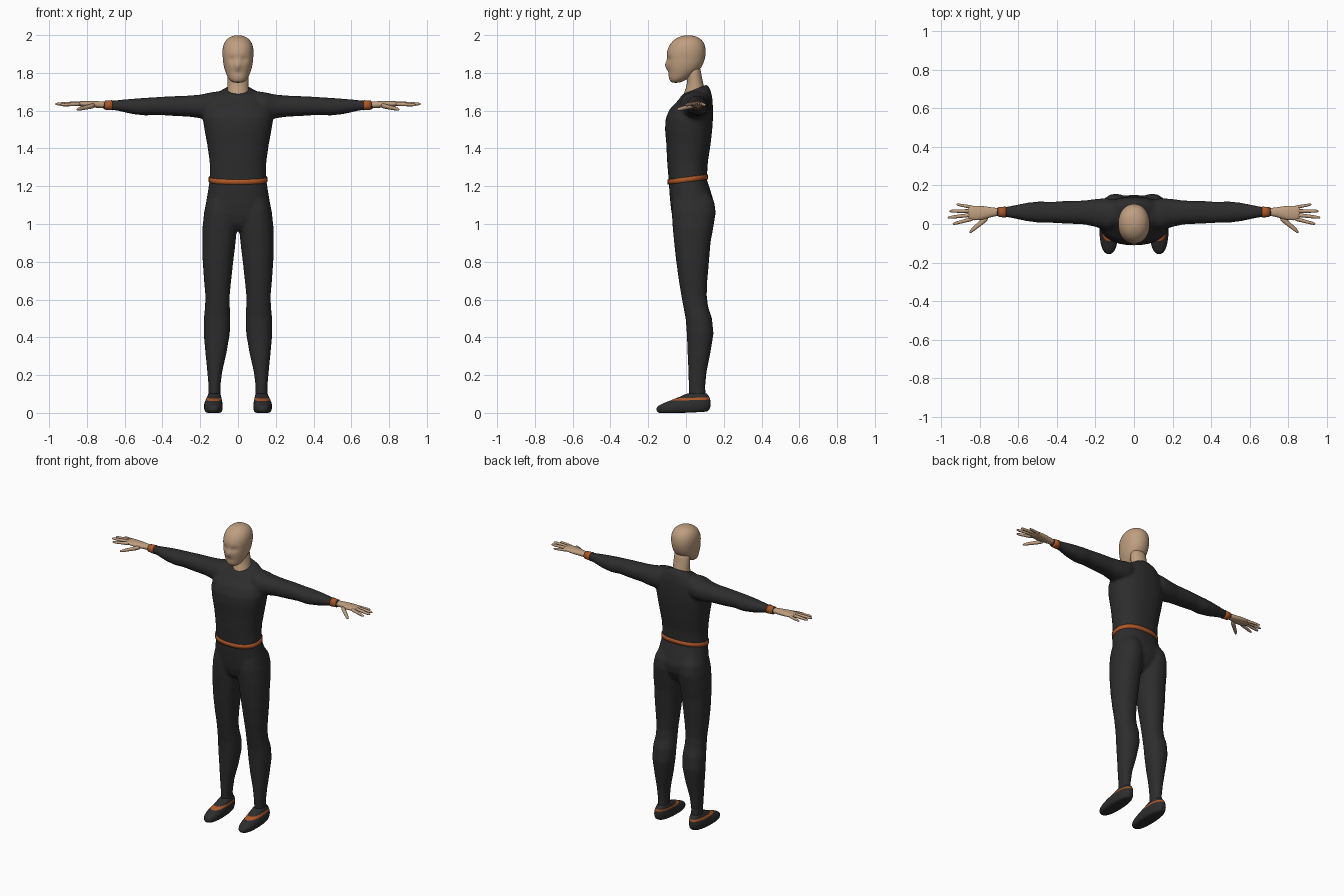
import bpy, bmesh, math


def material(name, rgb):
    m = bpy.data.materials.new(name)
    m.diffuse_color = (*rgb, 1)
    return m


SUIT = material("charcoal fabric", (0.026, 0.026, 0.027))
TRIM = material("burnt orange trim", (0.42, 0.095, 0.02))
SKIN = material("tan skin", (0.52, 0.345, 0.215))


def loft(bm, axis, sections, n=24, power=2.2, tilt=0.0, side=1, mats=None):
    """Closed skin through oval sections (t, a0, a1, b0, b1) along x or z.
    A sixth value on a section overrides the tilt of that section."""
    rings = []
    for s in sections:
        t, a0, a1, b0, b1 = s[:5]
        k = s[5] if len(s) > 5 else tilt
        ring = []
        for i in range(n):
            w = 2 * math.pi * i / n
            c, d = math.cos(w), math.sin(w)
            a = (a0 + a1) / 2 + (a1 - a0) / 2 * math.copysign(abs(c) ** (2 / power), c)
            b = (b0 + b1) / 2 + (b1 - b0) / 2 * math.copysign(abs(d) ** (2 / power), d)
            co = (a * side, b, t + k * (b - (b0 + b1) / 2)) if axis == 'z' else (t * side, a, b)
            ring.append(bm.verts.new(co))
        rings.append(ring)
    faces = [bm.faces.new(rings[0]), bm.faces.new(rings[-1])]
    for j in range(len(rings) - 1):
        for i in range(n):
            f = bm.faces.new((rings[j][i], rings[j][(i + 1) % n],
                              rings[j + 1][(i + 1) % n], rings[j + 1][i]))
            f.material_index = mats[j] if mats else 0
            faces.append(f)
    bmesh.ops.recalc_face_normals(bm, faces=faces)


def finish(name, bm, mats, subsurf=0, mirror=False, voxel=0):
    me = bpy.data.meshes.new(name)
    bm.to_mesh(me)
    bm.free()
    for m in mats:
        me.materials.append(m)
    for p in me.polygons:
        p.use_smooth = True
    ob = bpy.data.objects.new(name, me)
    bpy.context.collection.objects.link(ob)
    if mirror:
        ob.modifiers.new("mirror", 'MIRROR').use_mirror_merge = False
    if voxel:
        r = ob.modifiers.new("remesh", 'REMESH')
        r.mode, r.voxel_size, r.use_smooth_shade = 'VOXEL', voxel, True
        s = ob.modifiers.new("smooth", 'SMOOTH')
        s.factor, s.iterations = 0.5, 8
    if subsurf:
        s = ob.modifiers.new("subdivision", 'SUBSURF')
        s.levels = s.render_levels = subsurf
    return ob


# Bodysuit: torso, arms and legs fused into one smooth skin
bm = bmesh.new()
loft(bm, 'z', [
    (0.965, -0.035, 0.035, -0.03, 0.08),
    (1.00, -0.10, 0.10, -0.06, 0.12),
    (1.05, -0.165, 0.165, -0.075, 0.145),
    (1.10, -0.172, 0.172, -0.082, 0.152),
    (1.17, -0.160, 0.160, -0.088, 0.132),
    (1.235, -0.150, 0.150, -0.092, 0.110),
    (1.33, -0.150, 0.150, -0.100, 0.116),
    (1.42, -0.163, 0.163, -0.104, 0.130),
    (1.50, -0.178, 0.178, -0.111, 0.139),
    (1.56, -0.187, 0.187, -0.108, 0.143),
    (1.61, -0.180, 0.180, -0.085, 0.143),
    (1.655, -0.155, 0.155, -0.050, 0.140, 0.1),
    (1.69, -0.115, 0.115, -0.030, 0.130, 0.25),
    (1.712, -0.066, 0.066, -0.022, 0.112, 0.4)], n=32, power=2.3)
ARM = [(0.08, -0.01, 0.12, 1.57, 1.705), (0.14, -0.035, 0.135, 1.555, 1.698),
       (0.20, -0.015, 0.13, 1.56, 1.685), (0.26, -0.002, 0.122, 1.568, 1.680),
       (0.36, 0.002, 0.120, 1.573, 1.676), (0.43, 0.006, 0.115, 1.578, 1.672),
       (0.49, 0.006, 0.118, 1.574, 1.668), (0.56, 0.015, 0.110, 1.582, 1.663),
       (0.63, 0.030, 0.096, 1.598, 1.657), (0.68, 0.038, 0.087, 1.606, 1.652),
       (0.714, 0.038, 0.087, 1.606, 1.652)]
LEG = [(0.07, 0.093, 0.157, 0.018, 0.105), (0.14, 0.093, 0.156, 0.014, 0.102),
       (0.22, 0.083, 0.163, 0.012, 0.110), (0.32, 0.060, 0.173, 0.008, 0.130),
       (0.42, 0.043, 0.182, 0.004, 0.146), (0.50, 0.040, 0.181, -0.002, 0.138),
       (0.56, 0.043, 0.175, -0.014, 0.118), (0.62, 0.044, 0.173, -0.025, 0.110),
       (0.70, 0.036, 0.180, -0.038, 0.113), (0.80, 0.025, 0.187, -0.052, 0.122),
       (0.90, 0.013, 0.189, -0.063, 0.130), (0.97, 0.006, 0.189, -0.070, 0.143),
       (1.06, 0.008, 0.180, -0.076, 0.158), (1.12, 0.015, 0.168, -0.070, 0.150),
       (1.18, 0.030, 0.140, -0.050, 0.110)]
for side in (1, -1):
    loft(bm, 'x', ARM, side=side)
    loft(bm, 'z', LEG, side=side)
finish("bodysuit", bm, [SUIT], voxel=0.0085)

# Belt, slightly higher at the back
bm = bmesh.new()
loft(bm, 'z', [(1.223, -0.155, 0.155, -0.097, 0.117), (1.236, -0.155, 0.155, -0.097, 0.116),
               (1.249, -0.155, 0.155, -0.098, 0.115)], n=48, power=2.3, tilt=0.13)
finish("belt", bm, [TRIM])

# Wrist bands
bm = bmesh.new()
loft(bm, 'x', [(0.664, 0.033, 0.091, 1.602, 1.656), (0.685, 0.035, 0.089, 1.604, 1.654),
               (0.703, 0.036, 0.088, 1.605, 1.653)])
finish("wrist_band", bm, [TRIM], mirror=True)

# Shoes with a trim line running round the upper
bm = bmesh.new()
loft(bm, 'z', [(0.0, 0.092, 0.168, -0.140, 0.110), (0.008, 0.084, 0.176, -0.154, 0.122),
               (0.028, 0.080, 0.181, -0.161, 0.130), (0.045, 0.081, 0.180, -0.145, 0.132),
               (0.058, 0.083, 0.176, -0.112, 0.130), (0.066, 0.085, 0.173, -0.092, 0.129),
               (0.080, 0.088, 0.166, -0.055, 0.126), (0.092, 0.090, 0.160, -0.020, 0.117),
               (0.108, 0.093, 0.157, 0.008, 0.106)],
     n=32, power=2.4, tilt=0.03, mats=[0, 0, 0, 0, 0, 1, 0, 0])
finish("shoe", bm, [SUIT, TRIM], subsurf=1, mirror=True)

# Neck
bm = bmesh.new()
loft(bm, 'z', [(1.62, -0.06, 0.06, -0.02, 0.10), (1.68, -0.060, 0.060, -0.020, 0.106),
               (1.72, -0.056, 0.056, 0.002, 0.098), (1.76, -0.055, 0.055, 0.006, 0.088),
               (1.80, -0.055, 0.055, 0.0, 0.080), (1.84, -0.05, 0.05, 0.0, 0.075)], power=2)
finish("neck", bm, [SKIN], subsurf=1)

# Head, with nose, eye sockets and mouth shaped into the front
bm = bmesh.new()
HEAD = [(1.747, 0.022, -0.074, -0.035), (1.757, 0.040, -0.085, -0.010),
        (1.770, 0.050, -0.090, 0.010), (1.785, 0.058, -0.093, 0.035),
        (1.800, 0.064, -0.095, 0.055), (1.815, 0.070, -0.098, 0.070),
        (1.830, 0.074, -0.101, 0.082), (1.845, 0.077, -0.103, 0.090),
        (1.860, 0.079, -0.104, 0.096), (1.875, 0.080, -0.104, 0.100),
        (1.890, 0.082, -0.104, 0.103), (1.910, 0.083, -0.102, 0.105),
        (1.935, 0.081, -0.094, 0.103), (1.958, 0.074, -0.081, 0.096),
        (1.977, 0.061, -0.062, 0.082), (1.991, 0.042, -0.036, 0.060),
        (1.999, 0.018, -0.008, 0.032)]
loft(bm, 'z', [(z, -w, w, f, b) for z, w, f, b in HEAD], n=40, power=2.1)


def bump(x, z, cx, cz, sx, sz):
    return math.exp(-((x - cx) / sx) ** 2 - ((z - cz) / sz) ** 2)


for v in bm.verts:
    if v.co.y < 0:
        x, z = abs(v.co.x), v.co.z
        v.co.y += (0.012 * bump(x, z, 0.033, 1.872, 0.018, 0.013)
                   - 0.015 * bump(x, z, 0, 1.838, 0.011, 0.017)
                   + 0.005 * bump(x, z, 0, 1.802, 0.026, 0.008)
                   + 0.004 * bump(x, z, 0, 1.880, 0.015, 0.012))
finish("head", bm, [SKIN], subsurf=1)

# Hands: flat palm, four spread fingers and a lower thumb
bm = bmesh.new()
loft(bm, 'x', [(0.69, 0.042, 0.083, 1.612, 1.648), (0.73, 0.040, 0.085, 1.614, 1.650),
               (0.77, 0.026, 0.092, 1.616, 1.651), (0.81, 0.018, 0.096, 1.620, 1.651),
               (0.845, 0.019, 0.095, 1.624, 1.650), (0.865, 0.027, 0.088, 1.628, 1.647)], n=20)


def finger(start, end, r0, r1, stretch=1.0):
    secs = []
    for t, k in ((0, 1), (0.3, 1), (0.6, 1), (0.85, 1), (0.96, 0.75), (1.0, 0.35)):
        x, y, z = (a + (b - a) * t for a, b in zip(start, end))
        r = (r0 + (r1 - r0) * t) * k
        secs.append((x, y - r * stretch, y + r * stretch, z - r, z + r))
    loft(bm, 'x', secs, n=12, power=2)


finger((0.83, 0.029, 1.636), (0.942, 0.000, 1.630), 0.0115, 0.008)
finger((0.84, 0.048, 1.639), (0.968, 0.033, 1.635), 0.0115, 0.008)
finger((0.84, 0.067, 1.638), (0.960, 0.067, 1.634), 0.011, 0.008)
finger((0.83, 0.085, 1.635), (0.922, 0.102, 1.629), 0.010, 0.007)
finger((0.755, 0.040, 1.628), (0.855, -0.043, 1.606), 0.015, 0.009, 1.35)
finish("hand", bm, [SKIN], subsurf=1, mirror=True)
